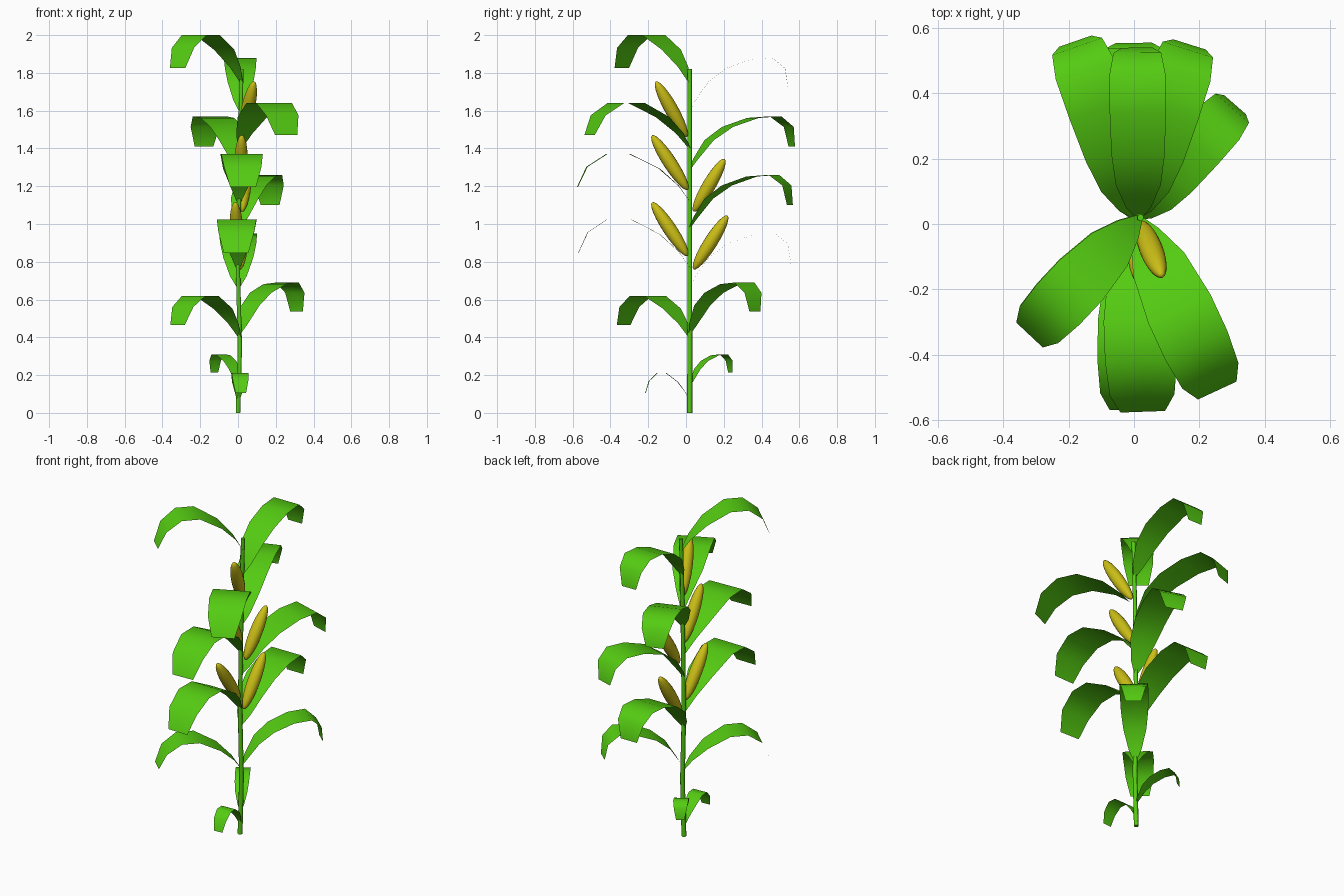
import bpy
import bmesh
from mathutils import Vector

cube = bpy.data.objects.get("Cube")
if cube:
    bpy.data.objects.remove(cube, do_unlink=True)


def make_material(name, color):
    mat = bpy.data.materials.new(name)
    mat.use_nodes = True
    mat.diffuse_color = color
    bsdf = mat.node_tree.nodes["Principled BSDF"]
    bsdf.inputs["Base Color"].default_value = color
    bsdf.inputs["Roughness"].default_value = 0.8
    return mat


GREEN = make_material("leaf green", (0.09, 0.6, 0.006, 1))
YELLOW = make_material("ear yellow", (0.6, 0.52, 0.008, 1))


def finish(name, bm, mat):
    mesh = bpy.data.meshes.new(name)
    for face in bm.faces:
        face.smooth = True
    bm.to_mesh(mesh)
    bm.free()
    mesh.materials.append(mat)
    obj = bpy.data.objects.new(name, mesh)
    bpy.context.collection.objects.link(obj)
    return obj


# Stem centre line: (x, z), slightly wavy
STEM = [(0, 0), (0.01, 0.35), (0, 0.75), (0.005, 1.1), (0.01, 1.45), (0.02, 1.82)]
STEM_Y = 0.02


def stem_at(z):
    for (xa, za), (xb, zb) in zip(STEM, STEM[1:]):
        if z <= zb:
            return Vector((xa + (xb - xa) * (z - za) / (zb - za), STEM_Y, z))
    return Vector((STEM[-1][0], STEM_Y, z))


curve = bpy.data.curves.new("stem", "CURVE")
curve.dimensions = "3D"
curve.bevel_depth = 0.013
curve.bevel_resolution = 1
curve.use_fill_caps = True
spline = curve.splines.new("POLY")
spline.points.add(len(STEM) - 1)
for point, (x, z) in zip(spline.points, STEM):
    point.co = (x, STEM_Y, z, 1)
    point.radius = 1.05 - 0.2 * z / 2
curve.materials.append(GREEN)
stem = bpy.data.objects.new("stem", curve)
bpy.context.collection.objects.link(stem)

# Leaf arcs: (reach, rise, half width) as fractions
DROOPING = [(0, 0, 0.12), (0.1, 0.33, 0.45), (0.27, 0.69, 0.82), (0.53, 1, 1),
            (0.74, 1, 1), (0.915, 0.73, 0.9), (1, 0.3, 0.62)]
UPRIGHT = [(0, 0, 0.12), (0.06, 0.2, 0.45), (0.19, 0.55, 0.8), (0.37, 0.8, 0.95),
           (0.62, 0.97, 1), (0.84, 1, 1), (0.97, 0.8, 0.85), (1, 0.43, 0.55)]


def leaf(name, arc, z, rise, tip_x, tip_y, half):
    base = stem_at(z)
    reach = Vector((tip_x, tip_y, z)) - base
    side = Vector((-reach.y, reach.x, 0)).normalized()
    bm = bmesh.new()
    rows = []
    for r, h, w in arc:
        centre = base + reach * r + Vector((0, 0, rise * h))
        rows.append([bm.verts.new(centre + side * half * w * s) for s in (1, 0, -1)])
    for low, high in zip(rows, rows[1:]):
        for i in range(2):
            bm.faces.new((low[i], low[i + 1], high[i + 1], high[i]))
    finish(name, bm, GREEN)


# Leaves on the front side: base height, rise, tip x, tip y, half width
FRONT = [(0.06, 0.15, 0.015, -0.215, 0.045), (0.4, 0.22, -0.32, -0.33, 0.085),
         (0.77, 0.255, -0.01, -0.57, 0.105), (1.12, 0.25, 0.027, -0.575, 0.11),
         (1.4, 0.24, 0.255, -0.51, 0.105), (1.75, 0.25, -0.32, -0.34, 0.09)]
# Leaves on the back side
BACK = [(0.14, 0.17, -0.125, 0.235, 0.042), (0.42, 0.27, 0.31, 0.365, 0.08),
        (0.67, 0.28, 0, 0.555, 0.1), (0.98, 0.28, 0.17, 0.55, 0.095),
        (1.29, 0.28, -0.18, 0.56, 0.095), (1.6, 0.28, 0.01, 0.54, 0.086)]
for i, spec in enumerate(FRONT):
    leaf(f"front_leaf_{i + 1}", DROOPING, *spec)
for i, spec in enumerate(BACK):
    leaf(f"back_leaf_{i + 1}", UPRIGHT, *spec)


# Ears: stretched spheres leaning out between base and tip
def ear(name, base, tip):
    base, tip = Vector(base), Vector(tip)
    axis = tip - base
    bm = bmesh.new()
    bmesh.ops.create_uvsphere(bm, u_segments=16, v_segments=12, radius=1)
    bmesh.ops.scale(bm, verts=bm.verts, vec=(0.036, 0.036, axis.length / 2))
    turn = axis.to_track_quat("Z", "Y").to_matrix()
    bmesh.ops.rotate(bm, verts=bm.verts, matrix=turn)
    bmesh.ops.translate(bm, verts=bm.verts, vec=(base + tip) / 2)
    finish(name, bm, YELLOW)


EARS = [((0, 0.01, 0.83), (-0.015, -0.18, 1.115)),
        ((0.01, 0.01, 1.18), (0.02, -0.18, 1.47)),
        ((0.02, 0.005, 1.46), (0.085, -0.16, 1.755)),
        ((0.01, 0.04, 0.76), (0.025, 0.22, 1.045)),
        ((0.02, 0.04, 1.065), (0.05, 0.205, 1.345))]
for i, (base, tip) in enumerate(EARS):
    ear(f"ear_{i + 1}", base, tip)
